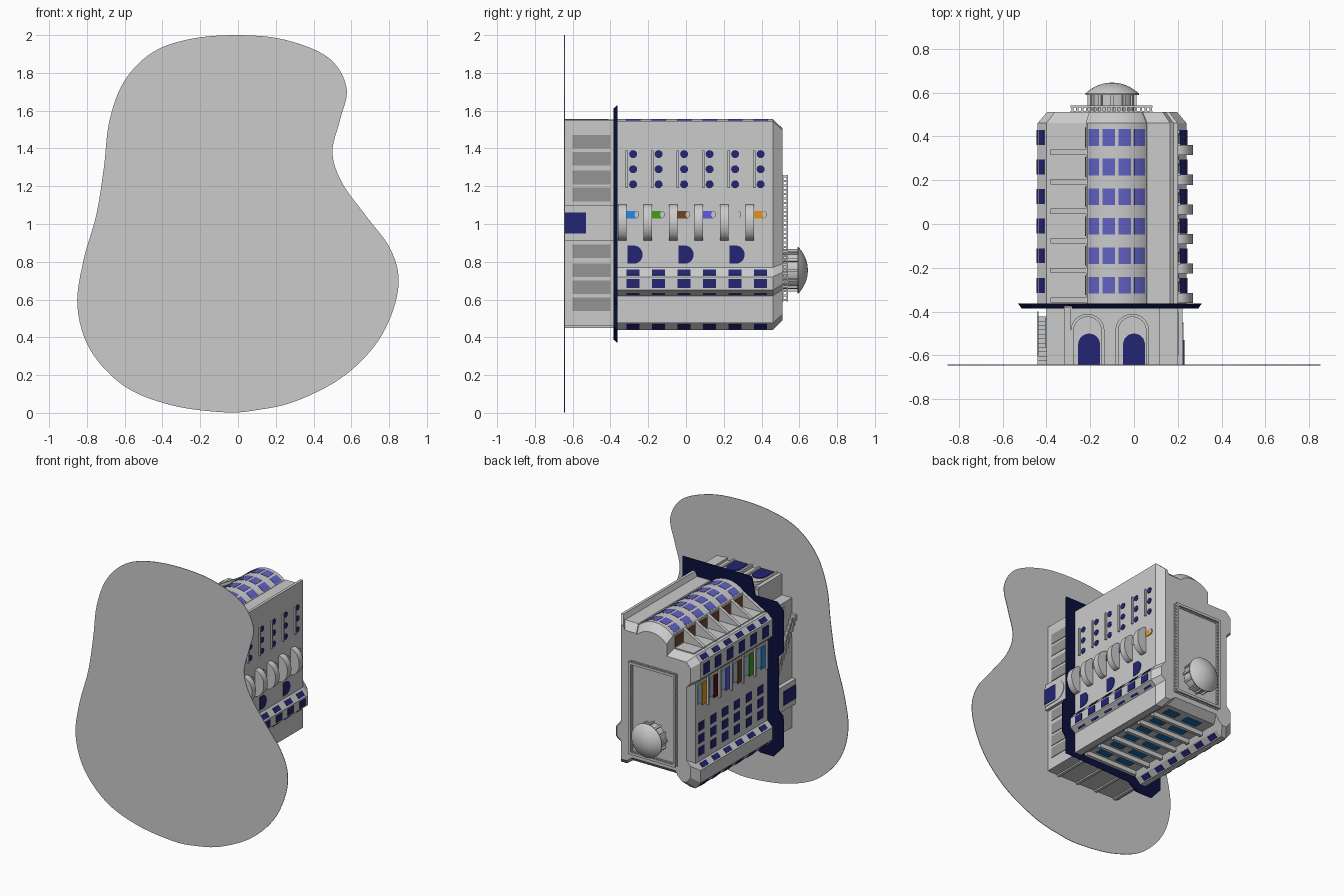
import bpy, bmesh, math
from mathutils import Vector

if "Cube" in bpy.data.objects:
    bpy.data.objects.remove(bpy.data.objects["Cube"])

def mat(name, r, g, b):
    m = bpy.data.materials.new(name)
    m.diffuse_color = (r, g, b, 1)
    m.use_nodes = True
    m.node_tree.nodes["Principled BSDF"].inputs["Base Color"].default_value = m.diffuse_color
    return m

NAVY = mat("navy", .016, .018, .17)
DARK = mat("dark_navy", .003, .005, .045)
VIOLET = mat("violet", .12, .12, .55)
BROWN = mat("brown", .16, .07, .03)
GLASS = mat("blue_glass", .01, .15, .4)
PALE = mat("pale_glass", .35, .55, .7)
SHADE = mat("shade_grey", .3, .3, .3)
ACCENT = [mat("accent%d" % i, *c) for i, c in enumerate([
    (.02, .25, .8), (.05, .35, .01), (.15, .06, .01), (.12, .1, .7), (.8, .8, .8), (.75, .3, .01)])]
RED = mat("dark_red", .1, .005, .005)
FLOORS = [-.28 + .135 * i for i in range(6)]
AXES = {'x': lambda a, b, t: (t, a, b), 'y': lambda a, b, t: (a, t, b), 'z': lambda a, b, t: (a, b, t)}

def build(name, solids, material=None, axis='y', taper=None):
    """One object from prisms (outline, start, end) extruded along an axis."""
    bm = bmesh.new()
    for pts, t0, t1 in solids:
        f = AXES[axis]
        far = pts
        if taper:
            cx, cy, sx, sy = taper
            far = [(cx + (a - cx) * sx, cy + (b - cy) * sy) for a, b in pts]
        lo = [bm.verts.new(f(a, b, t0)) for a, b in pts]
        hi = [bm.verts.new(f(a, b, t1)) for a, b in far]
        bm.faces.new(lo)
        bm.faces.new(hi[::-1])
        n = len(pts)
        for i in range(n):
            bm.faces.new((lo[i], hi[i], hi[(i + 1) % n], lo[(i + 1) % n]))
    bmesh.ops.recalc_face_normals(bm, faces=bm.faces)
    return finish(name, bm, material)

def finish(name, bm, material=None):
    me = bpy.data.meshes.new(name)
    bm.to_mesh(me)
    bm.free()
    ob = bpy.data.objects.new(name, me)
    bpy.context.collection.objects.link(ob)
    if material:
        me.materials.append(material)
    return ob

def smooth(ob, deg=35):
    bpy.ops.object.select_all(action='DESELECT')
    ob.select_set(True)
    bpy.context.view_layer.objects.active = ob
    bpy.ops.object.shade_smooth_by_angle(angle=math.radians(deg))

def rect(a0, a1, b0, b1):
    return [(a0, b0), (a1, b0), (a1, b1), (a0, b1)]

def arc(cx, cy, rx, ry, d0, d1, n):
    return [(cx + rx * math.cos(math.radians(d0 + (d1 - d0) * i / n)),
             cy + ry * math.sin(math.radians(d0 + (d1 - d0) * i / n))) for i in range(n + 1)]

def strip(p, q, t=.004):
    """Thin panel outline lying on the wall segment p-q in the xz plane."""
    p, q = Vector(p), Vector(q)
    d = (q - p).normalized()
    n = Vector((d.y, -d.x)) * t
    return [tuple(v) for v in (p - n, q - n, q + n, p + n)]

def floors(outline, half=.035, off=0.0):
    return [(outline, y + off - half, y + off + half) for y in FLOORS]

# ground plate with a free-form outline
key = [(0, 2), (.25, 1.975), (.48, 1.88), (.575, 1.72), (.54, 1.55), (.5, 1.38), (.55, 1.22), (.68, 1.04),
       (.8, .88), (.85, .72), (.82, .54), (.72, .35), (.54, .18), (.3, .06), (.1, .015), (-.07, .003),
       (-.35, .04), (-.6, .14), (-.78, .33), (-.85, .56), (-.82, .8), (-.75, 1.05), (-.71, 1.3), (-.68, 1.55),
       (-.6, 1.76), (-.45, 1.91), (-.25, 1.98)]
K = [Vector(k) for k in key]
edge = []
for i in range(len(K)):
    a, b, c, d = (K[(i + j - 1) % len(K)] for j in range(4))
    for s in range(6):
        t = s / 6
        edge.append(tuple(.5 * (2 * b + (c - a) * t + (2 * a - 5 * b + 4 * c - d) * t * t
                                + (3 * b - a - 3 * c + d) * t ** 3)))
build("ground_plate", [(edge, -.645, -.641)])

# tower: one wall section with side bays, rounded front bay and bottom recess
crown = arc(-.0775, 1.362, .193, .193, 46, 134, 16)
wall = [(.2, .475), (.2, .62), (.24, .65), (.24, .72), (.2, .77), (.2, 1.545), (.18, 1.545), (.165, 1.51), (.06, 1.51)]
wall += crown + [(-.22, 1.5), (-.22, 1.4), (-.4, 1.4), (-.44, 1.36), (-.44, 1.24), (-.4, 1.2),
                 (-.4, .62), (-.44, .58), (-.44, .49), (-.4, .44), (-.36, .44), (-.32, .475),
                 (-.3, .51), (.1, .51), (.15, .475)]
build("tower", [(wall, -.37, .46)])
build("roof_chamfer", [(wall, .46, .512)], taper=(-.1, 1.0, .87, .91))

# canopy slab around the tower
slab = [(.28, .44), (.28, .56), (.31, .6), (.31, .82), (.28, .86), (.28, 1.63), (-.27, 1.63),
        (-.3, 1.5), (-.48, 1.5), (-.53, 1.45), (-.53, 1.15), (-.49, 1.1), (-.49, .7), (-.53, .66),
        (-.53, .46), (-.45, .37), (-.34, .37), (-.28, .42)]
build("canopy", [([(-.1 + (x + .1) * .96, 1 + (z - 1) * .97) for x, z in slab], -.385, -.362)],
      DARK, taper=(-.1, 1, 1 / .96, 1 / .97))

# rounded bay windows, four columns per floor
for c in range(4):
    d = 49 + c * 22
    seg = arc(-.0775, 1.362, .195, .195, d, d + 17, 4) + arc(-.0775, 1.362, .185, .185, d + 17, d, 4)
    build("bay_window_column", floors(seg, .038), VIOLET)

# side bay windows on slopes and faces
bays = [((.232, .656), (.208, .626)), ((.24, .71), (.24, .66)), ((.21, .757), (.234, .728)),
        ((-.408, 1.392), (-.434, 1.366)), ((-.44, 1.34), (-.44, 1.26)),
        ((-.408, .612), (-.434, .588)), ((-.434, .482), (-.406, .447)), ((-.355, .445), (-.325, .47))]
for p, q in bays:
    build("side_bay_windows", floors(strip(p, q), .034), NAVY)

# recessed terrace on the left: fins, brown windows and floor panels
build("terrace_fins", floors([(-.22, 1.4), (-.22, 1.5), (-.38, 1.41), (-.38, 1.4)], .012, -.067))
build("terrace_windows", floors(strip((-.22, 1.41), (-.22, 1.485)), .045), BROWN)
build("terrace_floors", floors(rect(-.375, -.225, 1.395, 1.406), .052))

# underside fins and blue windows
build("underside_fins", floors(rect(-.3, .12, .478, .515), .012, -.067))
build("underside_windows", floors(rect(-.22, -.1, .503, .515), .03), GLASS)
build("underside_windows_b", floors(rect(-.04, .06, .503, .515), .03), GLASS)

# right wall: round windows, strips, half-round balconies, coloured windows
dots = [(arc(y, z, .021, .021, 0, 337.5, 15), .195, .203) for y in FLOORS for z in (1.21, 1.29, 1.37)]
build("round_windows", dots, NAVY, 'x')
build("wall_strips", floors(rect(.19, .212, 1.19, 1.39), .006, -.034))
smooth(build("balconies", floors(arc(.2, 1.008, .07, .095, -90, 90, 20), .023, -.058)), 30)
for y, m in zip(FLOORS, ACCENT):
    build("accent_window", [(rect(y - .04, y + .02, 1.03, 1.07), .195, .204)], m, 'x')
    build("lamp", [(arc(y + .02, 1.05, .012, .018, 0, 330, 11), .195, .208)], ACCENT[4], 'x')
build("half_round_windows", [([(y, .79)] + arc(y + .035, .838, .045, .048, -90, 90, 12) + [(y, .886)], .195, .203)
                             for y in (-.31, -.04, .23)], NAVY, 'x')

# left wall: coloured panels and window rows
for y, m in zip(FLOORS, ACCENT[:4] + [RED, ACCENT[5]]):
    build("left_accent_panel", [(rect(-.408, -.39, 1.02, 1.18), y - .045, y)], m)
build("left_panel_glass", floors(rect(-.406, -.39, 1.04, 1.18), .022, .025), PALE)
build("left_panel_fins", floors(rect(-.415, -.39, 1.0, 1.2), .008, -.065))
for z in (.69, .78, .87):
    build("left_window_row", floors(rect(-.404, -.39, z - .03, z + .03), .032), NAVY)

# base storey
base = [(.2, .46), (.2, 1.548), (.13, 1.548), (.13, 1.535), (-.32, 1.535), (-.32, 1.4), (-.4, 1.4), (-.4, .46)]
build("base", [(base, -.642, -.375)])
build("base_pilasters", [(rect(x, x + .02, -.642, -.38), .45, .47) for x in (-.38, -.22, -.06, .1)]
      + [(rect(x, x + .015, -.642, -.38), 1.5, 1.552) for x in (-.32, -.305, .115, .13)], axis='z')
build("base_panels", [(rect(-.6, -.4, z, z + .072), .19, .204)
                      for z in (.54, .63, .72, .82, 1.12, 1.21, 1.31, 1.4)], SHADE, 'x')

# two arched portals on the upper side
for x in (-.212, -.008):
    build("portal_arch", [([(x - .077, -.642), (x + .077, -.642)] + arc(x, -.487, .077, .077, 0, 180, 16), 1.5, 1.545)],
          axis='z')
    rim = [(x + .077, -.642)] + arc(x, -.487, .077, .077, 0, 180, 16) + [(x - .077, -.642), (x - .063, -.642)]
    rim += arc(x, -.487, .063, .063, 180, 0, 16) + [(x + .063, -.642)]
    build("portal_rim", [(rim, 1.53, 1.557)], axis='z')
for x in (-.205, 0):
    build("portal_door", [([(x - .05, -.642), (x + .05, -.642)] + arc(x, -.55, .05, .05, 0, 180, 12), 1.53, 1.55)],
          NAVY, 'z')

# side entrances
build("right_entrance", [(rect(-.642, -.375, .91, 1.1), .19, .222),
                         ([(-.642, .935)] + arc(-.525, 1.005, .075, .07, -90, 90, 14) + [(-.642, 1.075)], .19, .226)],
      axis='x')
build("right_door", [(rect(-.64, -.53, .95, 1.06), .2, .23)], NAVY, 'x')
build("left_entrance", [(rect(-.642, -.45, .64, .82), -.43, -.39)], axis='x')
build("left_door", [(rect(-.64, -.5, .68, .78), -.434, -.39)], NAVY, 'x')
build("left_shop_window", [(rect(-.56, -.43, 1.28, 1.37), -.405, -.39)], PALE, 'x')

# outside stair on the left
steps = [(rect(-.642 + i * .02, -.622 + i * .02, 1.25 - i * .033, 1.29 - i * .033), -.44, -.39) for i in range(11)]
build("stair", steps, axis='x')
build("stair_rail", [([(-.6, 1.28), (-.59, 1.28), (-.4, .94), (-.41, .94)], -.442, -.436)], axis='x')

# roof railing
X0, X1, Z0, Z1 = -.29, .085, .59, 1.26
rails = []
for y0, y1 in ((.51, .516), (.532, .54)):
    rails += [(rect(X0, X1, z, z + .018), y0, y1) for z in (Z0, Z1 - .018)]
    rails += [(rect(x, x + .018, Z0, Z1), y0, y1) for x in (X0, X1 - .018)]
nx, nz = 16, 28
for i in range(nx + 1):
    x = X0 + .009 + (X1 - X0 - .018) * i / nx
    rails += [(rect(x - .005, x + .005, z - .005, z + .005), .51, .535) for z in (Z0 + .009, Z1 - .009)]
for i in range(1, nz):
    z = Z0 + .009 + (Z1 - Z0 - .018) * i / nz
    rails += [(rect(x - .005, x + .005, z - .005, z + .005), .51, .535) for x in (X0 + .009, X1 - .009)]
build("roof_railing", rails)

# domed roof pavilion: drum, ribs and shallow spherical dome
C = (-.1, .755)
smooth(build("pavilion_drum", [(arc(*C, .1, .1, 0, 352.5, 47), .505, .598)]))
build("pavilion_ribs", [([(C[0] + r * math.cos(a + s), C[1] + r * math.sin(a + s))
                         for r, s in ((.095, -.06), (.112, -.06), (.112, .06), (.095, .06))], .505, .598)
                        for a in (k * math.pi / 6 for k in range(12))])
bm = bmesh.new()
R = (.122 ** 2 + .05 ** 2) / .1
prof = [(.122, .589)] + [(R * math.sin(t), .645 - R + R * math.cos(t))
                         for t in (math.asin(.122 / R) * (1 - k / 10) for k in range(11))]
vs = [bm.verts.new((C[0] + r, y, C[1])) for r, y in prof]
es = [bm.edges.new(p) for p in zip(vs, vs[1:])]
bmesh.ops.spin(bm, geom=vs + es, cent=(C[0], 0, C[1]), axis=(0, 1, 0), angle=2 * math.pi, steps=40)
bmesh.ops.remove_doubles(bm, verts=bm.verts, dist=1e-4)
bmesh.ops.holes_fill(bm, edges=bm.edges)
bmesh.ops.recalc_face_normals(bm, faces=bm.faces)
smooth(finish("pavilion_dome", bm))
